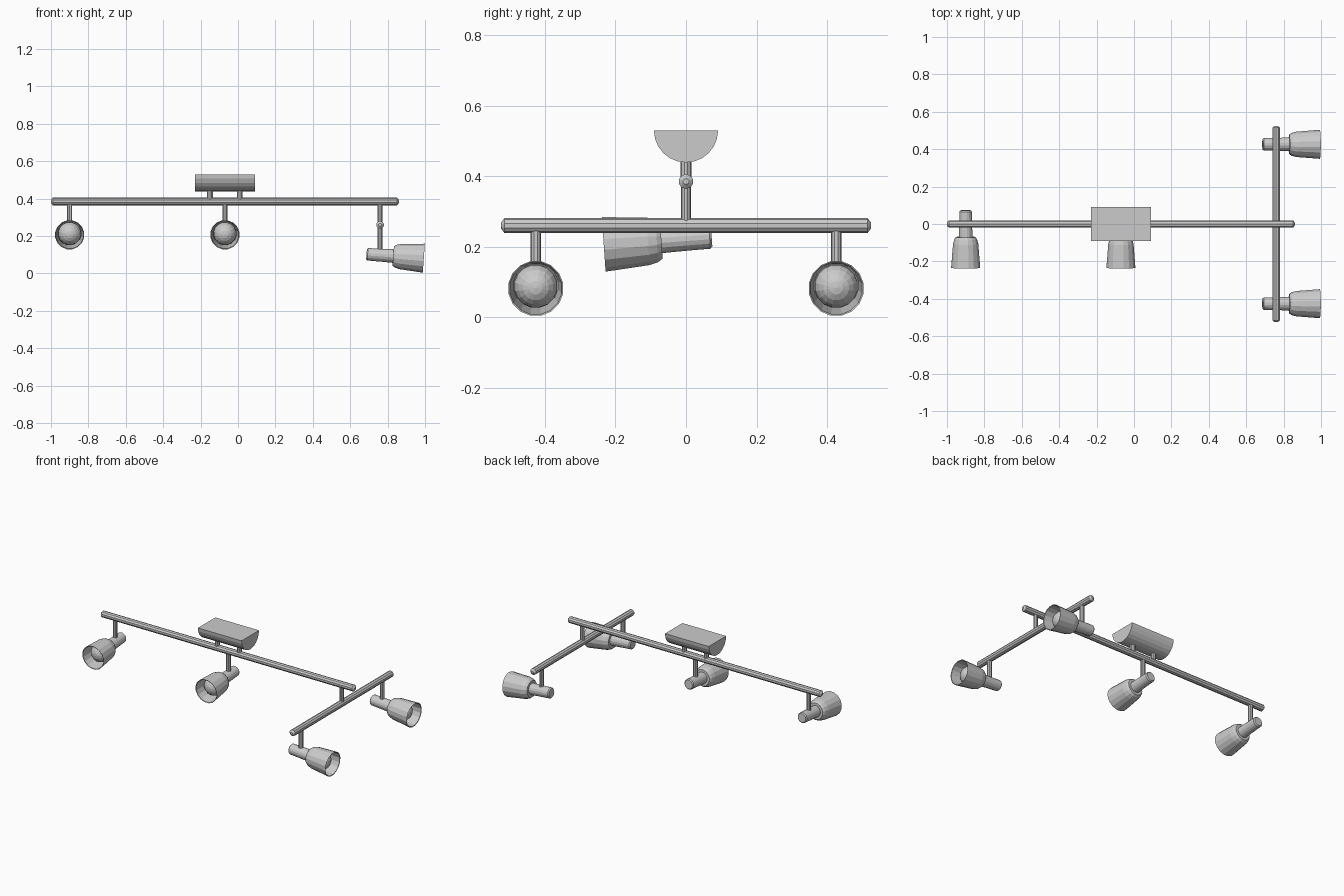
import bpy, math
from mathutils import Vector, Matrix

if "Cube" in bpy.data.objects:
    bpy.data.objects.remove(bpy.data.objects["Cube"])


def make(name, verts, faces):
    me = bpy.data.meshes.new(name)
    me.from_pydata(verts, [], faces)
    me.update()
    ob = bpy.data.objects.new(name, me)
    bpy.context.collection.objects.link(ob)
    return ob


def lathe(name, profile, n, origin, direction):
    """Spin (distance, radius) points around an axis; radius 0 closes an end."""
    m = Matrix.Translation(origin) @ Vector(direction).to_track_quat('Z', 'Y').to_matrix().to_4x4()
    verts, rings, faces = [], [], []
    for s, r in profile:
        k = 1 if r == 0 else n
        rings.append([len(verts) + i for i in range(k)])
        for i in range(k):
            a = 2 * math.pi * (i + 0.5) / n
            verts.append(m @ Vector((r * math.cos(a), r * math.sin(a), s)))
    for a, b in zip(rings, rings[1:]):
        for i in range(n):
            j = (i + 1) % n
            f = [a[i % len(a)], a[j % len(a)], b[j % len(b)], b[i % len(b)]]
            faces.append(list(dict.fromkeys(f)))
    return make(name, verts, faces)


def bar(name, a, b, r):
    a, b = Vector(a), Vector(b)
    L = (b - a).length
    prof = [(0, 0), (0, r * 0.4), (0.01, r), (L - 0.01, r), (L, r * 0.4), (L, 0)]
    return lathe(name, prof, 10, a, b - a)


def post(name, x, y, z0, z1, r=0.0145):
    return lathe(name, [(0, 0), (0, r), (z1 - z0, r), (z1 - z0, 0)], 10, (x, y, z0), (0, 0, 1))


HEAD = [(-.073, 0), (-.073, .028), (-.067, .034), (0, .035), (.07, .037), (.07, .053),
        (.083, .062), (.108, .069), (.234, .079), (.232, .075), (.11, .064), (.085, .04), (.085, 0)]
TILT = math.radians(4)


def spot(name, x, y, bar_z, flat_dir):
    # stem, lamp head with hollow cup, and bulb
    z = bar_z - 0.162
    d = Vector(flat_dir) * math.cos(TILT) - Vector((0, 0, math.sin(TILT)))
    post(name + "_stem", x, y, z + 0.01, bar_z)
    lathe(name + "_head", HEAD, 16, (x, y, z), d)
    ball = [(0.148 - 0.062 * math.cos(math.pi * i / 10),
             0.062 * math.sin(math.pi * i / 10) if 0 < i < 10 else 0) for i in range(11)]
    lathe(name + "_bulb", ball, 16, (x, y, z), d)


# Bars
MAIN_Z, CROSS_Z, CROSS_X = 0.385, 0.26, 0.76
bar("main_bar", (-1.0, 0, MAIN_Z), (0.86, 0, MAIN_Z), 0.021)
bar("cross_bar", (CROSS_X, -0.525, CROSS_Z), (CROSS_X, 0.525, CROSS_Z), 0.021)
post("cross_bar_link", CROSS_X, 0, CROSS_Z, MAIN_Z)

# Ceiling mount: half cylinder, flat side up
N = 12
arc = [(0.091 * math.cos(math.pi * i / N), 0.53 - 0.091 * math.sin(math.pi * i / N)) for i in range(N + 1)]
k = N + 1
mv = [(x, y, z) for x in (-0.23, 0.09) for y, z in arc]
mf = [[i, (i + 1) % k, k + (i + 1) % k, k + i] for i in range(k)]
mf += [list(range(k))[::-1], list(range(k, 2 * k))]
make("ceiling_mount", mv, mf)
for i, x in enumerate((-0.15, 0.01)):
    post(f"mount_post_{i + 1}", x, 0, MAIN_Z, 0.455, 0.016)

# Spotlights
for i, x in enumerate((-0.90, -0.07)):
    spot(f"main_spot_{i + 1}", x, 0, MAIN_Z, (0, -1, 0))
for i, y in enumerate((-0.426, 0.426)):
    spot(f"cross_spot_{i + 1}", CROSS_X, y, CROSS_Z, (1, 0, 0))

# Consistent outward normals
import bmesh
for ob in bpy.context.collection.objects:
    bm = bmesh.new()
    bm.from_mesh(ob.data)
    bmesh.ops.recalc_face_normals(bm, faces=bm.faces)
    bm.to_mesh(ob.data)
    bm.free()
